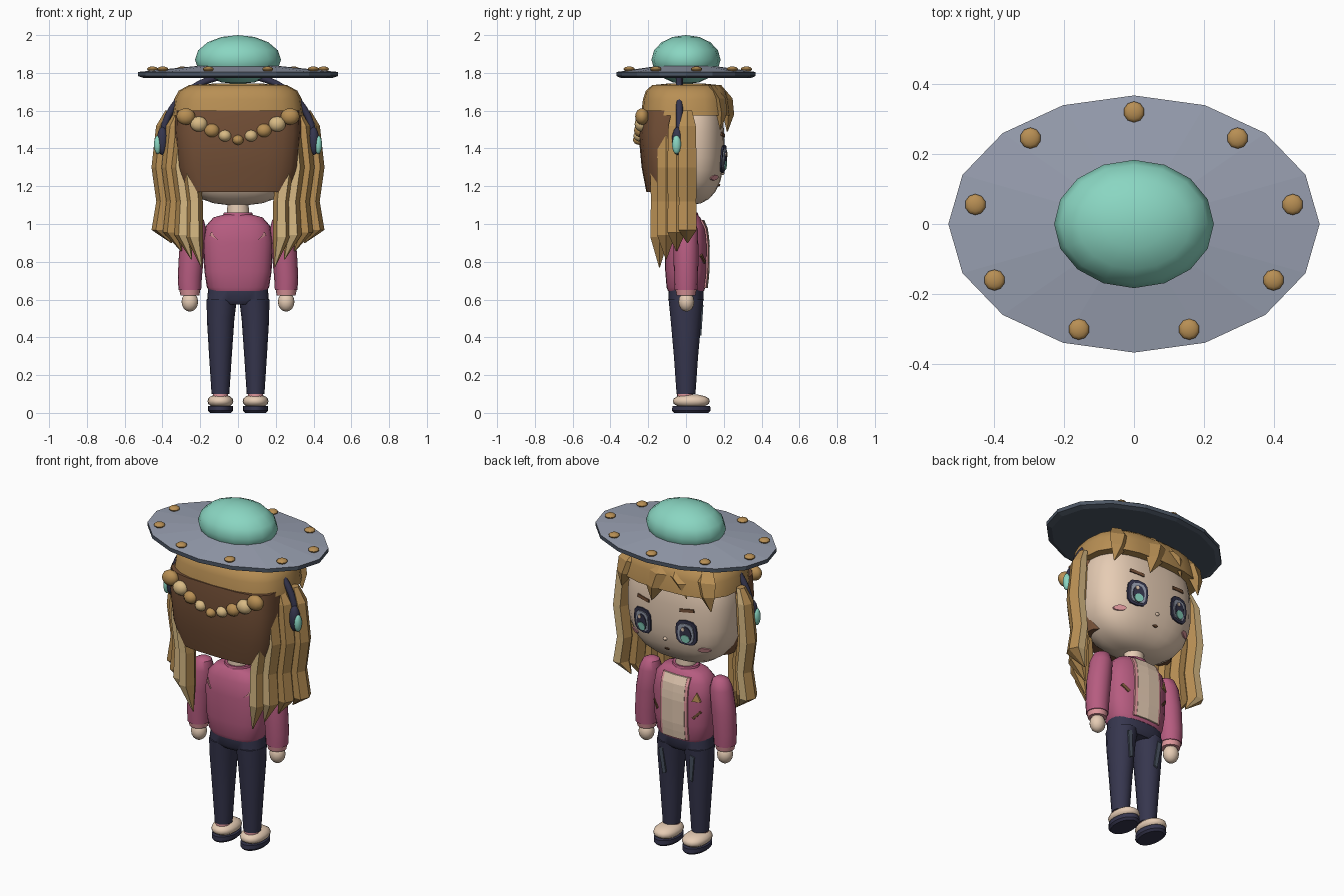
import bpy, bmesh, math
from mathutils import Vector

if "Cube" in bpy.data.objects:
    bpy.data.objects.remove(bpy.data.objects["Cube"])


def material(name, *rgb):
    lin = [((c / 255 + 0.055) / 1.055) ** 2.4 for c in rgb] + [1]
    m = bpy.data.materials.new(name)
    m.use_nodes = True
    m.diffuse_color = lin
    m.node_tree.nodes["Principled BSDF"].inputs["Base Color"].default_value = lin
    return m


GREY = material("saucer_grey", 152, 159, 176)
TEAL = material("teal", 138, 214, 194)
GOLD = material("hair_gold", 184, 143, 84)
LIGHT = material("light_gold", 216, 186, 132)
BROWN = material("dark_brown", 116, 80, 55)
SKIN = material("skin_cream", 230, 204, 180)
PINK = material("jacket_pink", 182, 92, 128)
ROSE = material("light_rose", 222, 150, 155)
NAVY = material("navy", 54, 54, 78)
SLATE = material("slate", 76, 86, 100)


def finish(name, bm, mats, smooth=True):
    bmesh.ops.recalc_face_normals(bm, faces=bm.faces)
    me = bpy.data.meshes.new(name)
    bm.to_mesh(me)
    bm.free()
    for m in mats:
        me.materials.append(m)
    if smooth:
        me.shade_smooth()
        me.set_sharp_from_angle(angle=math.radians(40))
    ob = bpy.data.objects.new(name, me)
    bpy.context.collection.objects.link(ob)
    return ob


def power(c, p):
    return math.copysign(abs(c) ** (2 / p), c)


def loft(name, rings, mats, n=16, p=2.0, smooth=True, paint=None):
    """Skin superellipse rings (x, y, z, rx, ry); paint(column, row) picks the slot."""
    bm = bmesh.new()
    loops = []
    for x, y, z, rx, ry in rings:
        angles = [math.tau * i / n for i in range(n)]
        loops.append([bm.verts.new((x + rx * power(math.cos(a), p),
                                    y + ry * power(math.sin(a), p), z)) for a in angles])
    for r, (a, b) in enumerate(zip(loops, loops[1:])):
        for i in range(n):
            j = (i + 1) % n
            f = bm.faces.new((a[i], a[j], b[j], b[i]))
            f.material_index = paint(i, r) if paint else 0
    for end, r in ((loops[0], -1), (loops[-1], len(rings))):
        f = bm.faces.new(end)
        f.material_index = paint(0, r) if paint else 0
    return finish(name, bm, mats, smooth)


def ball(name, c, r, mat, p=2.0, n=16):
    bm = bmesh.new()
    bmesh.ops.create_uvsphere(bm, u_segments=n, v_segments=max(8, n // 2), radius=1)
    for v in bm.verts:
        k = sum(abs(t) ** p for t in v.co) ** (-1 / p)
        v.co = Vector([c[i] + r[i] * v.co[i] * k for i in range(3)])
    return finish(name, bm, [mat])


def patch(name, outline, depth, mat, lift=0.006, side=1):
    """Thin plate whose x-z outline follows a surface given by depth(x, z)."""
    bm = bmesh.new()
    top, low = [[bm.verts.new((x, side * (depth(x, z) + o), z)) for x, z in outline]
                for o in (lift, lift - 0.009)]
    bm.faces.new(top)
    bm.faces.new(low[::-1])
    for i in range(len(top)):
        j = (i + 1) % len(top)
        bm.faces.new((top[i], top[j], low[j], low[i]))
    return finish(name, bm, [mat], False)


def oval(x, z, rx, rz, n=12, p=2.0):
    return [(x + rx * power(math.cos(math.tau * i / n), p),
             z + rz * power(math.sin(math.tau * i / n), p)) for i in range(n)]


# Saucer hat
loft("saucer_disc", [(0, 0, z, .53 * k, .367 * k) for k, z in
                     ((.94, 1.773), (1, 1.783), (1, 1.805), (.42, 1.836))],
     [GREY, SLATE], smooth=False, paint=lambda i, r: 0 if r > 1 else 1)
ball("saucer_dome", (0, 0, 1.87), (.228, .183, .13), TEAL)
for i in range(9):
    a = math.radians(90 + 40 * i)
    ball("saucer_bolt", (.46 * math.cos(a), .32 * math.sin(a), 1.82), (.03, .03, .014), GOLD, n=10)

# Head, cap of hair and darker hair at the back
HC, HR, HP = Vector((0, 0, 1.42)), Vector((.325, .203, .32)), 2.7
ball("head", HC, HR, SKIN, HP, 32)
loft("hair_cap", [(0, 0, 1.575, .35, .238), (0, 0, 1.66, .338, .228), (0, 0, 1.705, .315, .213),
                  (0, 0, 1.735, .26, .18), (0, 0, 1.745, .1, .08)], [GOLD], 20, 2.8)
loft("back_hair", [(0, -.08, 1.17, .28, .13), (0, -.085, 1.3, .32, .15),
                   (0, -.09, 1.48, .335, .162), (0, -.09, 1.6, .33, .15)], [BROWN], 20, 3.2)

# Swept bangs
for x, tip, z, w in ((-.24, -.29, 1.5, .075), (-.08, -.15, 1.55, .07),
                     (.02, .07, 1.49, .085), (.24, .29, 1.5, .075)):
    out = .04 * abs(x) / .24
    loft("bang", [(tip, .222 - out, z, .003, .003), ((x + tip) / 2, .228 - out, z + .09, w * .7, .03),
                  (x, .215 - out, 1.665, w, .035), (x * .9, .17 - out, 1.735, w * .6, .02)],
         [GOLD], 4, smooth=False)

# Long side locks with pale streaks
for s in (-1, 1):
    for k in range(4):
        x, y, tip = .238 + .053 * k, (-.14, -.105, -.05, .008)[k], .77 + .043 * k
        wave = ((1.6, -.035, .5), (1.52, -.005, .9), (1.3, .015, 1), (1.12, -.008, .95),
                (.93 + .013 * k, .015 * (k - 1) / 2, 1))
        rings = [(s * (x + d), y, z, .046 * t, .056 * t) for z, d, t in wave]
        rings.append((s * (x - .045), y, tip, .003, .003))
        streak = {0: (4,), 1: (4,), 3: (1,)}.get(k, ())
        loft("side_lock", rings, [GOLD, LIGHT], 6, smooth=False,
             paint=lambda i, r, st=streak: int(i in st))

# Beaded braid across the back
for i in range(-4, 5):
    d = abs(i)
    r = (.03, .035, .041, .046, .05)[d]
    ball("braid_bead", (.069 * i, -.245 + .003 * d, 1.445 + .019 * d + .003 * d * d),
         (r, .036, r * .88), LIGHT if d % 2 else GOLD, n=12)

# Headphones
curve = bpy.data.curves.new("headphone_band", "CURVE")
curve.dimensions = "3D"
curve.bevel_depth = .018
curve.bevel_resolution = 2
spline = curve.splines.new("POLY")
spline.points.add(24)
for i, pt in enumerate(spline.points):
    a = math.pi * i / 24
    pt.co = (.4 * math.cos(a), -.035, 1.44 + .35 * math.sin(a), 1)
curve.materials.append(NAVY)
bpy.context.collection.objects.link(bpy.data.objects.new("headphone_band", curve))
for s in (-1, 1):
    ball("ear_cup", (s * .4, -.045, 1.44), (.03, .03, .075), NAVY)
    ball("ear_light", (s * .425, -.05, 1.42), (.02, .024, .05), TEAL)


# Face details
def face(x, z):
    rest = 1 - abs(x / HR.x) ** HP - abs((z - HC.z) / HR.z) ** HP
    return HR.y * max(rest, 0) ** (1 / HP)


for s in (-1, 1):
    ex = s * .142
    patch("eye_outline", oval(ex, 1.345, .062, .074, p=3), face, NAVY, .014)
    patch("eye_white", oval(ex, 1.342, .046, .058, p=3), face, GREY, .017)
    patch("eye_iris", oval(ex, 1.335, .034, .05), face, NAVY, .020)
    patch("eye_glow", oval(ex, 1.311, .026, .024), face, TEAL, .023)
    patch("eye_glint", oval(ex + .012, 1.368, .01, .012, 8), face, SKIN, .023)
    patch("eyebrow", [(s * .1, 1.458), (s * .185, 1.468), (s * .18, 1.486), (s * .1, 1.476)],
          face, BROWN)
    patch("cheek_blush", oval(s * .225, 1.245, .03, .014), face, ROSE, .008)
patch("mouth", oval(0, 1.205, .016, .006, 8), face, BROWN)
ball("nose", (0, face(0, 1.27), 1.27), (.012, .012, .01), SKIN, n=8)

# Neck and jacket
loft("neck", [(0, 0, 1.0, .06, .055), (0, 0, 1.14, .055, .05)], [SKIN])
BODY = [(.645, .15, .095), (.665, .165, .103), (.75, .178, .11), (.9, .185, .112),
        (.99, .17, .1), (1.035, .13, .075), (1.05, .075, .06)]
loft("jacket", [(0, 0, *b) for b in BODY], [PINK], 24, 2.6)
loft("collar", [(0, 0, 1.03, .085, .07), (0, 0, 1.06, .075, .062)], [PINK])


def body(x, z):
    for (z0, a0, b0), (z1, a1, b1) in zip(BODY, BODY[1:]):
        if z0 <= z <= z1:
            t = (z - z0) / (z1 - z0)
            a, b = a0 + t * (a1 - a0), b0 + t * (b1 - b0)
            return b * max(0, 1 - abs(x / a) ** 2.6) ** (1 / 2.6)
    return 0


heights = [.66 + .36 * i / 8 for i in range(9)]
for z0, z1 in zip(heights, heights[1:]):
    for x0, x1 in ((-.072, 0), (0, .072)):
        patch("shirt_front", [(x0, z0), (x1, z0), (x1, z1), (x0, z1)], body, SKIN, .014)
    for s in (-1, 1):
        patch("jacket_trim", [(s * .07, z0), (s * .088, z0), (s * .088, z1), (s * .07, z1)],
              body, ROSE, .012)
patch("jacket_badge", [(-.155, .895), (-.11, .895), (-.132, .945)], body, GOLD, .01)
for s in (-1, 1):
    patch("jacket_pocket", [(s * .11, .8), (s * .12, .79), (s * .155, .83), (s * .147, .84)],
          body, BROWN, .008)
    patch("back_mark", [(s * .105, .915), (s * .15, .94), (s * .14, .96), (s * .125, .935)],
          body, ROSE, .008, -1)

# Arms, legs and shoes
for s in (-1, 1):
    loft("sleeve", [(s * .222, 0, 1.035, .02, .02), (s * .225, 0, 1.02, .045, .045),
                    (s * .23, 0, .97, .062, .063), (s * .245, 0, .85, .067, .066),
                    (s * .255, 0, .72, .064, .064), (s * .255, 0, .65, .06, .06)], [PINK])
    loft("cuff", [(s * .255, 0, .655, .056, .056), (s * .255, 0, .622, .05, .05)], [ROSE])
    ball("hand", (s * .255, .002, .588), (.044, .042, .052), SKIN)
    loft("trouser_leg", [(s * .093, 0, .1, .047, .05), (s * .093, 0, .3, .06, .064),
                         (s * .092, 0, .5, .073, .082), (s * .086, 0, .6, .08, .092)], [NAVY])
    loft("sock", [(s * .093, -.005, .07, .04, .042), (s * .093, -.005, .115, .04, .042)], [ROSE])
    ball("shoe", (s * .093, .028, .062), (.068, .098, .036), SKIN, 2.3)
    loft("shoe_sole", [(s * .093, .028, 0, .055, .09), (s * .093, .028, .012, .066, .102),
                       (s * .093, .028, .036, .066, .1)], [NAVY], 20)
    patch("trouser_pocket", [(s * .075, .42), (s * .095, .41), (s * .115, .56), (s * .09, .57)],
          lambda x, z: .05 + .068 * (z - .1) + .002, SLATE, .008)
loft("trouser_hips", [(0, 0, .575, .1, .075), (0, 0, .6, .163, .094), (0, 0, .66, .158, .093)],
     [NAVY], 24, 2.5)
